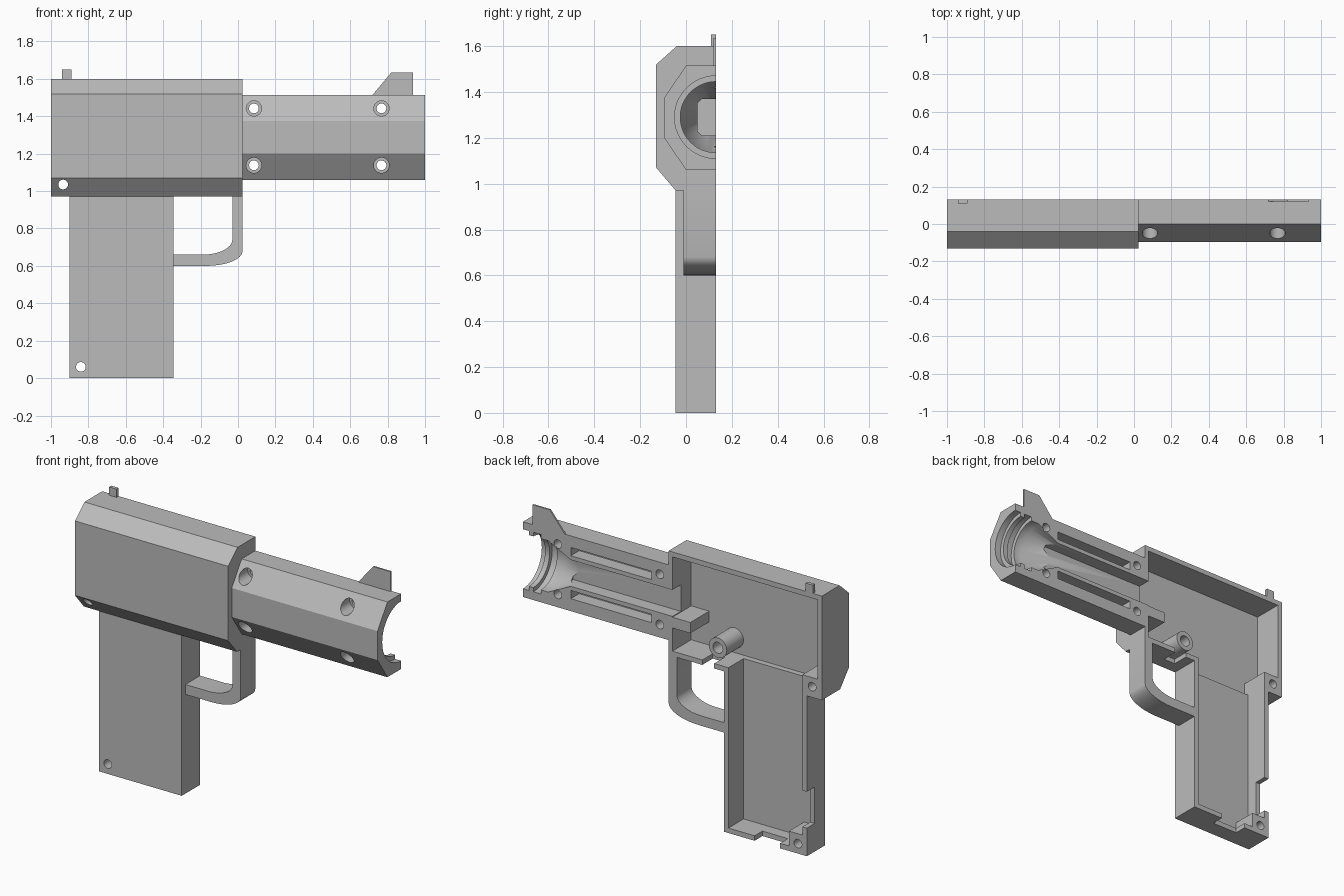
import bpy
import bmesh
from math import cos, sin, pi
from mathutils import Matrix

SPLIT = 0.13   # flat open side of the half shell
OUT = 0.2      # cutters run past the open side
BORE_Z = 1.29

if "Cube" in bpy.data.objects:
    bpy.data.objects.remove(bpy.data.objects["Cube"], do_unlink=True)

grey = bpy.data.materials.new("plain_grey")
grey.use_nodes = True
grey.diffuse_color = (0.5, 0.5, 0.5, 1)
grey.node_tree.nodes["Principled BSDF"].inputs["Base Color"].default_value = (0.5, 0.5, 0.5, 1)


def finish(name, bm):
    bmesh.ops.recalc_face_normals(bm, faces=bm.faces)
    mesh = bpy.data.meshes.new(name)
    bm.to_mesh(mesh)
    bm.free()
    obj = bpy.data.objects.new(name, mesh)
    bpy.context.collection.objects.link(obj)
    mesh.materials.append(grey)
    return obj


def prism(name, points, axis, a, b):
    """Extrude a (y,z) outline along x, or an (x,z) outline along y."""
    bm = bmesh.new()
    place = (lambda p: (a, p[0], p[1])) if axis == "x" else (lambda p: (p[0], a, p[1]))
    face = bm.faces.new([bm.verts.new(place(p)) for p in points])
    new = bmesh.ops.extrude_face_region(bm, geom=[face])["geom"]
    verts = [v for v in new if isinstance(v, bmesh.types.BMVert)]
    bmesh.ops.translate(bm, verts=verts, vec=(b - a, 0, 0) if axis == "x" else (0, b - a, 0))
    return finish(name, bm)


def box(x0, x1, y0, y1, z0, z1, name="helper"):
    return prism(name, [(x0, z0), (x1, z0), (x1, z1), (x0, z1)], "y", y0, y1)


def rod(x, z, r, y0, y1, name="helper"):
    ring = [(x + r * cos(i * pi / 16), z + r * sin(i * pi / 16)) for i in range(32)]
    return prism(name, ring, "y", y0, y1)


def lathe_x(profile, y, z):
    """Turn an (x, radius) profile around an axis parallel to x."""
    bm = bmesh.new()
    verts = [bm.verts.new((x, y + r, z)) for x, r in profile]
    edges = [bm.edges.new(pair) for pair in zip(verts, verts[1:])]
    bmesh.ops.spin(bm, geom=verts + edges, cent=(0, y, z), axis=(1, 0, 0),
                   angle=2 * pi, steps=48, use_merge=True)
    bmesh.ops.remove_doubles(bm, verts=bm.verts, dist=0.0001)
    return finish("helper", bm)


def combine(obj, other, operation):
    other.hide_render = True
    mod = obj.modifiers.new(operation, "BOOLEAN")
    mod.operation = operation
    mod.solver = "EXACT"
    mod.object = other
    bpy.context.view_layer.objects.active = obj
    bpy.ops.object.modifier_apply(modifier=mod.name)
    bpy.data.objects.remove(other, do_unlink=True)


def cut(obj, *others):
    for other in others:
        combine(obj, other, "DIFFERENCE")


def add(obj, *others):
    for other in others:
        combine(obj, other, "UNION")


# Rear housing: chamfered half box, hollowed from the open side
housing = prism("rear_housing", [(SPLIT, 0.97), (-0.045, 0.97), (-0.13, 1.07), (-0.13, 1.52),
                                 (-0.04, 1.6), (SPLIT, 1.6)], "x", -1, 0.025)
cut(housing,
    box(-0.97, 0, -0.05, OUT, 1.0, 1.57),
    box(-0.87, -0.375, -0.015, OUT, 0.9, 1.05),            # opening into the grip
    box(-0.28, -0.2, 0.03, OUT, 0.9, 1.05),                # trigger slot
    box(-0.05, 0.1, 0.05, OUT, BORE_Z - 0.08, BORE_Z + 0.08))
add(housing,
    box(-0.985, -0.87, -0.055, SPLIT, 0.985, 1.09),        # screw block
    box(-0.12, 0.01, -0.06, SPLIT, 1.14, 1.205),           # support bar
    rod(-0.29, 1.09, 0.06, -0.06, 0.11))                   # pivot boss
cut(housing,
    rod(-0.29, 1.09, 0.033, 0, OUT),
    rod(-0.935, 1.035, 0.026, -0.2, OUT))

# Grip: open tray with a screw block in the lower rear corner
grip = box(-0.9, -0.345, -0.045, SPLIT, 0, 0.97, "grip")
cut(grip,
    box(-0.87, -0.375, -0.015, OUT, 0.03, 1.1),
    box(-1, -0.86, 0.055, OUT, 0.17, 0.39),                # rear rim notch
    box(-0.72, -0.55, 0.055, OUT, -0.1, 0.04))             # floor rim notch
add(grip, box(-0.89, -0.78, -0.03, SPLIT, 0.01, 0.12))
cut(grip, rod(-0.84, 0.06, 0.026, -0.2, OUT))

# Barrel: half octagon with a turned muzzle, central channel and side pockets
barrel = prism("barrel", [(SPLIT, 1.06), (0, 1.06), (-0.095, 1.2), (-0.095, 1.375),
                          (0, 1.515), (SPLIT, 1.515)], "x", 0.025, 1)
muzzle = [(1.02, 0), (1.02, 0.18), (0.96, 0.18), (0.96, 0.155), (0.93, 0.155), (0.93, 0.18),
          (0.88, 0.18), (0.88, 0.155), (0.83, 0.155), (0.68, 0.08), (0.68, 0)]
cut(barrel,
    box(-0.1, 0.72, 0.05, OUT, BORE_Z - 0.08, BORE_Z + 0.08),
    lathe_x(muzzle, SPLIT, BORE_Z))
for side in (-1, 1):
    z = BORE_Z + side * 0.13
    cut(barrel, box(0.14, 0.68, 0.05, OUT, z - 0.025, z + 0.025))
    hole_z = BORE_Z + side * 0.152
    for x in (0.085, 0.767):
        cut(barrel,
            rod(x, hole_z, 0.041, -0.2, 0.03),
            rod(x, hole_z, 0.026, -0.2, OUT))

# Trigger guard: one bent strip
outer = [(0.025 - 0.195 * (1 - cos(t * pi / 16)), 0.68 - 0.08 * sin(t * pi / 16)) for t in range(9)]
inner = [(-0.03 - 0.16 * (1 - cos(t * pi / 16)), 0.74 - 0.08 * sin(t * pi / 16)) for t in range(9)]
guard = prism("trigger_guard", [(0.025, 0.97)] + outer + [(-0.345, 0.6), (-0.345, 0.66)]
              + inner[::-1] + [(-0.03, 0.97)], "y", -0.01, SPLIT)

# Sights
rear_sight = box(-0.94, -0.89, 0.11, SPLIT, 1.6, 1.65, "rear_sight")
front_sight = prism("front_sight", [(0.72, 1.515), (0.935, 1.515), (0.935, 1.635), (0.82, 1.635)],
                    "y", 0.12, SPLIT)

# Smooth the curved surfaces, keep the edges crisp
bpy.ops.object.select_all(action="DESELECT")
for obj in (housing, grip, barrel, guard, rear_sight, front_sight):
    obj.select_set(True)
bpy.context.view_layer.objects.active = barrel
bpy.ops.object.shade_smooth_by_angle(angle=pi / 6)
